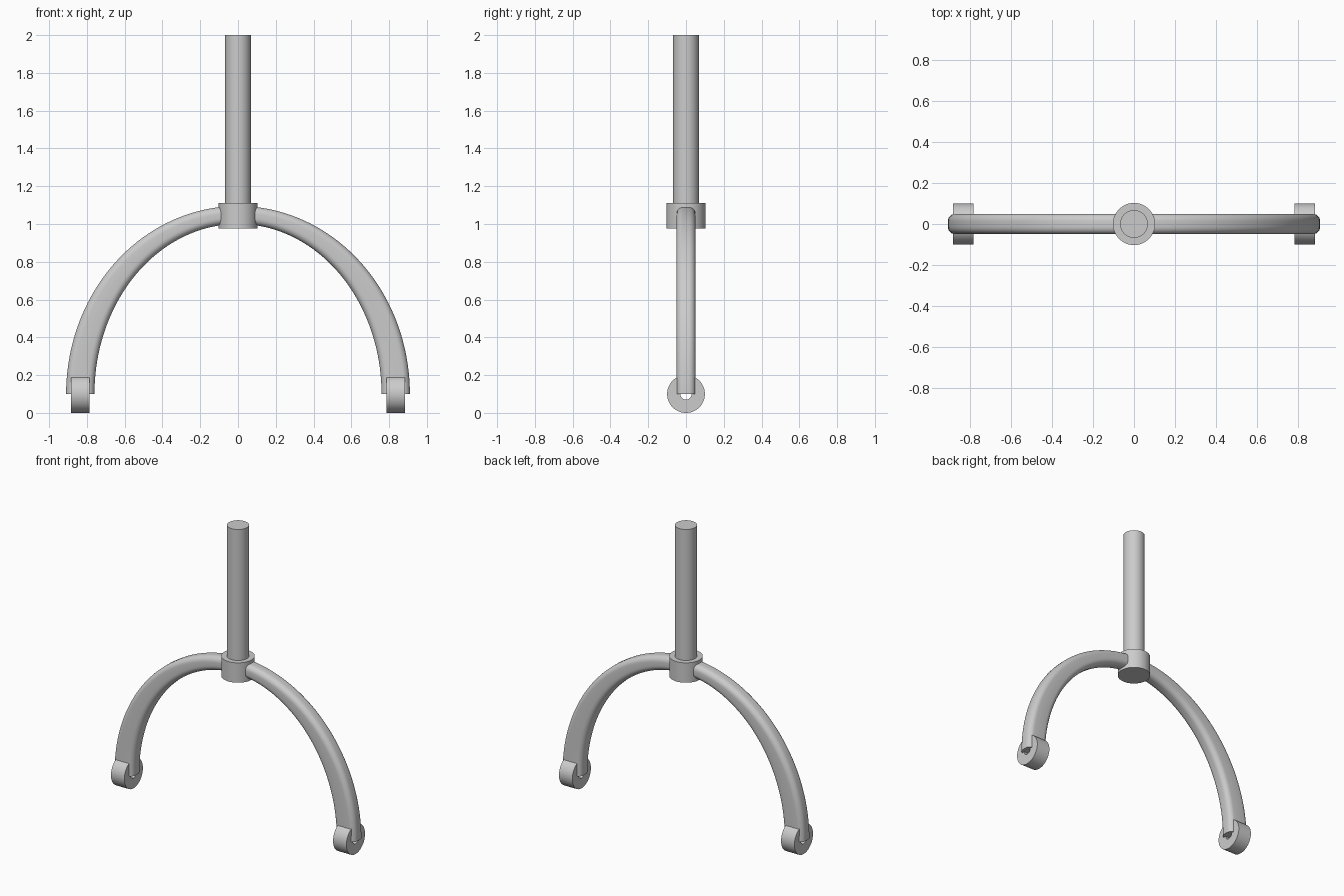
import bpy, bmesh
from math import pi, sin, cos, radians

if "Cube" in bpy.data.objects:
    bpy.data.objects.remove(bpy.data.objects["Cube"])


def finish(name, bm, angle=40):
    bmesh.ops.recalc_face_normals(bm, faces=bm.faces)
    me = bpy.data.meshes.new(name)
    bm.to_mesh(me)
    bm.free()
    ob = bpy.data.objects.new(name, me)
    bpy.context.collection.objects.link(ob)
    bpy.ops.object.select_all(action='DESELECT')
    ob.select_set(True)
    bpy.context.view_layer.objects.active = ob
    bpy.ops.object.shade_smooth_by_angle(angle=radians(angle))
    return ob


def loft(bm, rings, closed=False):
    """Skin a list of point rings; close into a loop or cap both ends."""
    vs = [[bm.verts.new(p) for p in r] for r in rings]
    n = len(vs[0])
    pairs = list(zip(vs, vs[1:])) + ([(vs[-1], vs[0])] if closed else [])
    for a, b in pairs:
        for i in range(n):
            j = (i + 1) % n
            bm.faces.new((a[i], a[j], b[j], b[i]))
    if not closed:
        bm.faces.new(vs[0])
        bm.faces.new(vs[-1])


def cylinder(name, r, z0, z1, seg=64):
    bm = bmesh.new()
    loft(bm, [[(r * cos(2 * pi * i / seg), r * sin(2 * pi * i / seg), z)
               for i in range(seg)] for z in (z0, z1)])
    return finish(name, bm)


# Stem and the collar that joins it to the arch
cylinder("stem", 0.068, 1.0, 2.0)
cylinder("collar", 0.103, 0.975, 1.11)


# Arch: rounded-rectangle section tapering between two half ellipses
def section(t):
    ox, oz = 0.91 * cos(t), 0.1 + 0.995 * sin(t)
    ix, iz = 0.76 * cos(t), 0.1 + 0.90 * sin(t)
    depth = ((ox - ix) ** 2 + (oz - iz) ** 2) ** 0.5
    r, half = 0.036, 0.05
    pts = []
    for k, (su, sv) in enumerate(((1, 1), (-1, 1), (-1, -1), (1, -1))):
        for s in range(7):
            a = pi / 2 * (k + s / 6)
            u = su * (half - r) + r * cos(a)
            v = sv * (depth / 2 - r) + r * sin(a)
            f = v / depth + 0.5
            pts.append((ix + (ox - ix) * f, u, iz + (oz - iz) * f))
    return pts


bm = bmesh.new()
loft(bm, [section(pi * i / 80) for i in range(81)])
finish("arch", bm)

# Axle rings at both feet, axis along x
for side, label in ((-1, "left"), (1, "right")):
    bm = bmesh.new()
    seg = 48
    profile = ((0.785, 0.1), (0.885, 0.1), (0.885, 0.03), (0.785, 0.03))
    loft(bm, [[(side * x, r * cos(2 * pi * i / seg), 0.1 + r * sin(2 * pi * i / seg))
               for x, r in profile] for i in range(seg)], closed=True)
    finish("axle_ring_" + label, bm)
